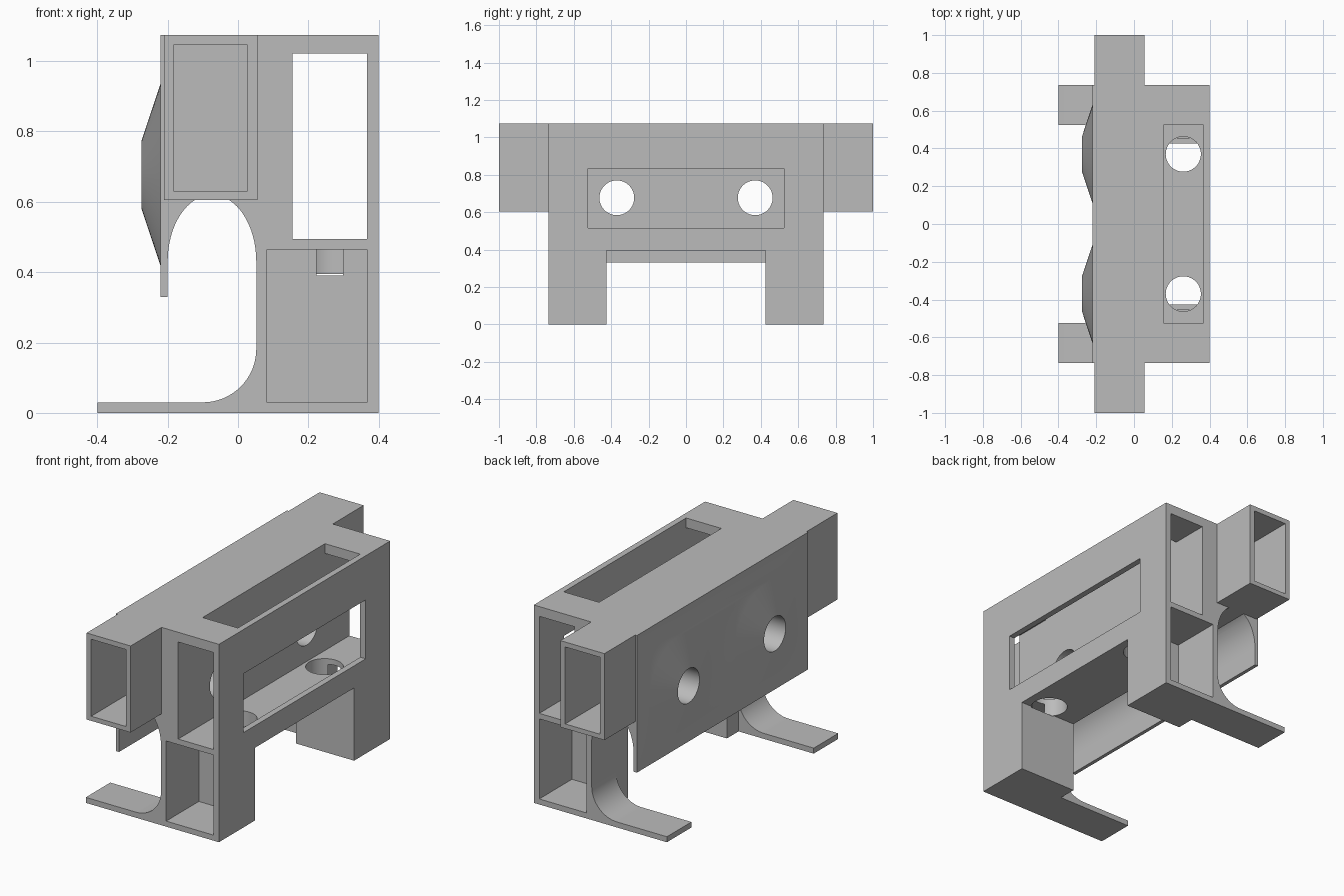
import bpy, bmesh, math
from mathutils import Matrix

cube = bpy.data.objects.get("Cube")
if cube:
    bpy.data.objects.remove(cube, do_unlink=True)

grey = bpy.data.materials.new("plain_grey")
grey.use_nodes = True
grey.diffuse_color = (0.5, 0.5, 0.5, 1)
grey.node_tree.nodes["Principled BSDF"].inputs["Base Color"].default_value = (0.5, 0.5, 0.5, 1)


def finish(name, bm):
    bmesh.ops.recalc_face_normals(bm, faces=bm.faces)
    mesh = bpy.data.meshes.new(name)
    bm.to_mesh(mesh)
    bm.free()
    mesh.materials.append(grey)
    obj = bpy.data.objects.new(name, mesh)
    bpy.context.collection.objects.link(obj)
    return obj


def extrude(name, points, y0, y1):
    """Extrude an x-z outline from y0 to y1."""
    bm = bmesh.new()
    face = bm.faces.new([bm.verts.new((x, y0, z)) for x, z in points])
    moved = bmesh.ops.extrude_face_region(bm, geom=[face])["geom"]
    verts = [v for v in moved if isinstance(v, bmesh.types.BMVert)]
    bmesh.ops.translate(bm, verts=verts, vec=(0, y1 - y0, 0))
    return finish(name, bm)


def box(name, x0, x1, y0, y1, z0, z1):
    return extrude(name, [(x0, z0), (x1, z0), (x1, z1), (x0, z1)], y0, y1)


def cone(name, centre, r1, r2, depth, turn=0):
    """Cone or cylinder; turn rotates its axis about y."""
    bm = bmesh.new()
    matrix = Matrix.Translation(centre) @ Matrix.Rotation(turn, 4, 'Y')
    bmesh.ops.create_cone(bm, cap_ends=True, segments=64, radius1=r1,
                          radius2=r2, depth=depth, matrix=matrix)
    return finish(name, bm)


def arc(cx, cz, rx, rz, start, end, steps):
    angles = [math.radians(start + (end - start) * i / steps) for i in range(steps + 1)]
    return [(cx + rx * math.cos(a), cz + rz * math.sin(a)) for a in angles]


def combine(target, tool, operation):
    mod = target.modifiers.new("bool", 'BOOLEAN')
    mod.operation = operation
    mod.solver = 'EXACT'
    mod.object = tool
    bpy.context.view_layer.objects.active = target
    bpy.ops.object.modifier_apply(modifier=mod.name)
    bpy.data.objects.remove(tool, do_unlink=True)


def smooth(obj):
    bpy.ops.object.select_all(action='DESELECT')
    obj.select_set(True)
    bpy.context.view_layer.objects.active = obj
    bpy.ops.object.shade_smooth_by_angle(angle=math.radians(25))


TOP, SIDE = 1.075, 0.735
HOLE_Y, HOLE_Z, HOLE_R = 0.37, 0.677, 0.093

# Main housing with hanging back plate and arched channel
outline = [(-0.22, 0.33), (-0.22, TOP), (0.4, TOP), (0.4, 0.395), (0.052, 0.395)]
outline += arc(-0.074, 0.43, 0.126, 0.19, 0, 180, 32) + [(-0.2, 0.33)]
housing = extrude("housing", outline, -SIDE, SIDE)

# Solid additions: cross beam, legs, conical bosses
combine(housing, box("cross_beam", -0.21, 0.055, -1, 1, 0.605, TOP), 'UNION')
for s in (-1, 1):
    y0, y1 = sorted((s * 0.425, s * SIDE))
    combine(housing, box("leg", 0.052, 0.4, y0, y1, 0, 0.45), 'UNION')
    # Cone runs on into the wall so that the surfaces overlap cleanly
    combine(housing, cone("boss", (-0.2425, s * HOLE_Y, HOLE_Z), 0.29, HOLE_R + 0.001,
                          0.065, -math.pi / 2), 'UNION')

# Chamber, top slot and side window
combine(housing, box("chamber", 0.155, 0.367, -0.8, 0.8, 0.495, 1.022), 'DIFFERENCE')
combine(housing, box("top_slot", 0.155, 0.367, -0.525, 0.525, 0.9, 1.2), 'DIFFERENCE')
combine(housing, box("side_window", 0.3, 0.5, -0.525, 0.525, 0.515, 0.835), 'DIFFERENCE')

# Pockets in beam ends and legs, and round holes
for s in (-1, 1):
    y0, y1 = sorted((s * 0.525, s * 1.1))
    combine(housing, box("beam_pocket", -0.182, 0.026, y0, y1, 0.63, 1.048), 'DIFFERENCE')
    y0, y1 = sorted((s * 0.455, s * 0.8))
    combine(housing, box("leg_pocket", 0.083, 0.367, y0, y1, 0.03, 0.465), 'DIFFERENCE')
    combine(housing, cone("front_hole", (-0.08, s * HOLE_Y, HOLE_Z), HOLE_R, HOLE_R,
                          0.56, math.pi / 2), 'DIFFERENCE')
    combine(housing, cone("floor_hole", (0.261, s * HOLE_Y, 0.49), HOLE_R, HOLE_R,
                          0.2), 'DIFFERENCE')
smooth(housing)

# Curved feet
foot = [(-0.4, 0), (0.052, 0)] + arc(-0.1, 0.182, 0.152, 0.152, 0, -90, 20) + [(-0.4, 0.03)]
for name, s in (("right_foot", -1), ("left_foot", 1)):
    y0, y1 = sorted((s * 0.525, s * SIDE))
    smooth(extrude(name, foot, y0, y1))
